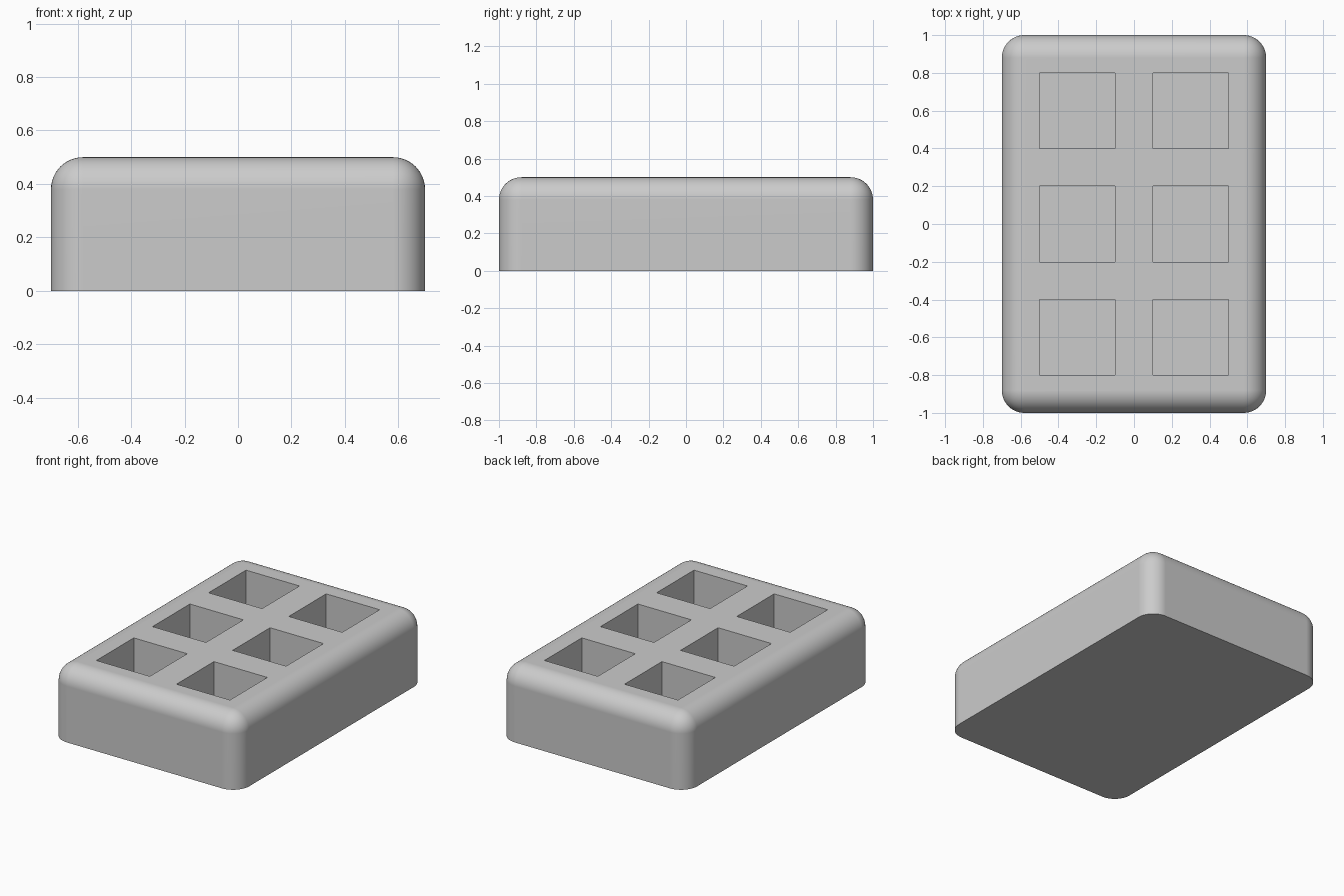
import bpy
import bmesh
from mathutils import Matrix, Vector

WIDTH, LENGTH, HEIGHT = 1.4, 2.0, 0.5
ROUND = 0.12
POCKET, DEPTH, PITCH = 0.4, 0.4, 0.6

cube = bpy.data.objects.get("Cube")
if cube:
    bpy.data.objects.remove(cube, do_unlink=True)

grey = bpy.data.materials.new("plain_grey")
grey.use_nodes = True
colour = (0.6, 0.6, 0.6, 1)
grey.diffuse_color = colour
grey.node_tree.nodes["Principled BSDF"].inputs["Base Color"].default_value = colour


def add_box(bm, size, centre):
    matrix = Matrix.Translation(centre) @ Matrix.Diagonal((*size, 1))
    bmesh.ops.create_cube(bm, size=1, matrix=matrix)


def make_object(name, bm):
    mesh = bpy.data.meshes.new(name)
    bm.to_mesh(mesh)
    bm.free()
    mesh.materials.append(grey)
    obj = bpy.data.objects.new(name, mesh)
    bpy.context.collection.objects.link(obj)
    return obj


# Block: every edge rounded except those around the base
bm = bmesh.new()
add_box(bm, (WIDTH, LENGTH, HEIGHT), Vector((0, 0, HEIGHT / 2)))
edges = [e for e in bm.edges if any(v.co.z > 0.01 for v in e.verts)]
bmesh.ops.bevel(bm, geom=edges, offset=ROUND, offset_type="OFFSET",
                segments=12, profile=0.5, affect="EDGES")
block = make_object("pocketed_block", bm)

# Square pockets: two columns by three rows
bm = bmesh.new()
for column in (-0.5, 0.5):
    for row in (-1, 0, 1):
        add_box(bm, (POCKET, POCKET, DEPTH * 2),
                Vector((column * PITCH, row * PITCH, HEIGHT)))
cutter = make_object("pocket_cutter", bm)
cutter.hide_render = True

# Cut the pockets, then drop the cutter
bpy.context.view_layer.objects.active = block
block.select_set(True)
cutter.select_set(False)
cut = block.modifiers.new("pockets", "BOOLEAN")
cut.operation = "DIFFERENCE"
cut.solver = "EXACT"
cut.object = cutter
bpy.ops.object.modifier_apply(modifier=cut.name)
bpy.data.objects.remove(cutter, do_unlink=True)

# Smooth rounds, crisp pocket edges, flat large faces
bpy.ops.object.shade_smooth_by_angle(angle=0.6)
weighted = block.modifiers.new("flat_faces", "WEIGHTED_NORMAL")
weighted.keep_sharp = True
